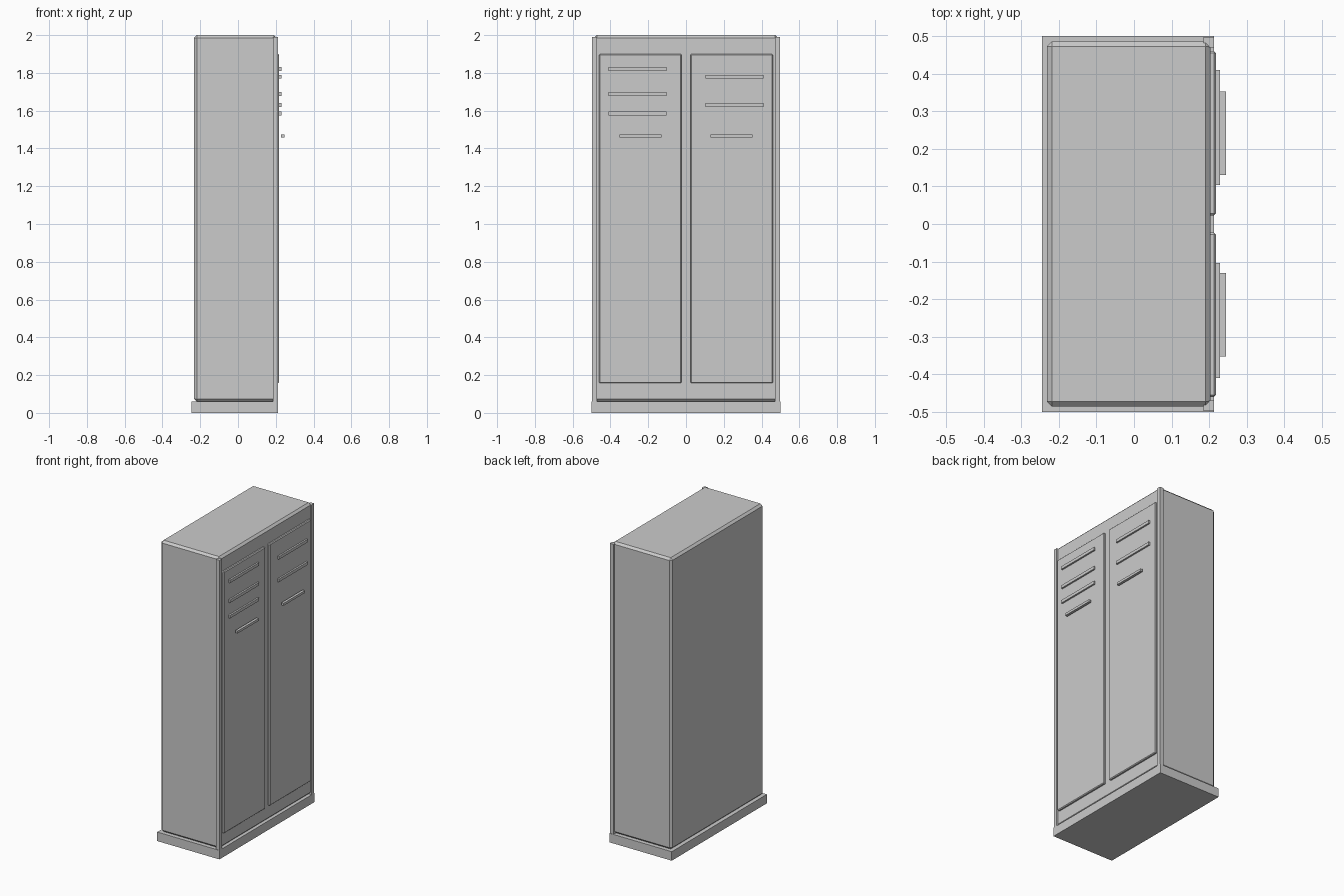
import bpy

if "Cube" in bpy.data.objects:
    bpy.data.objects.remove(bpy.data.objects["Cube"], do_unlink=True)

grey = bpy.data.materials.new("light_grey_metal")
grey.use_nodes = True
colour = (0.6, 0.6, 0.6, 1)
grey.diffuse_color = colour
grey.node_tree.nodes["Principled BSDF"].inputs["Base Color"].default_value = colour


def box(name, xs, ys, zs, bevel=0):
    """Box from its extents on each axis, with an optional chamfer."""
    bpy.ops.mesh.primitive_cube_add(
        size=1, location=[(a + b) / 2 for a, b in (xs, ys, zs)])
    ob = bpy.context.object
    ob.name = name
    ob.scale = [abs(b - a) for a, b in (xs, ys, zs)]
    bpy.ops.object.transform_apply(location=False, rotation=False, scale=True)
    ob.data.materials.append(grey)
    if bevel:
        mod = ob.modifiers.new("chamfer", 'BEVEL')
        mod.width = bevel
        mod.segments = 1
    return ob


# Plinth and chamfered cabinet
box("plinth", (-0.245, 0.213), (-0.5, 0.5), (0, 0.06))
box("cabinet", (-0.232, 0.204), (-0.486, 0.486), (0.06, 2.0), 0.014)

# Doors, corner posts, vents and handles, one set per side
vent_heights = {"right": (1.82, 1.688, 1.585), "left": (1.78, 1.63)}
for side, s in (("right", -1), ("left", 1)):
    box(side + "_post", (0.185, 0.213), (s * 0.47, s * 0.497), (0.06, 1.99))
    box(side + "_door", (0.195, 0.218), (s * 0.023, s * 0.46), (0.157, 1.9), 0.005)
    for i, z in enumerate(vent_heights[side]):
        box(f"{side}_vent_{i + 1}", (0.212, 0.229), (s * 0.104, s * 0.41),
            (z - 0.01, z + 0.01))
    box(side + "_handle", (0.228, 0.245), (s * 0.131, s * 0.353), (1.457, 1.473))
